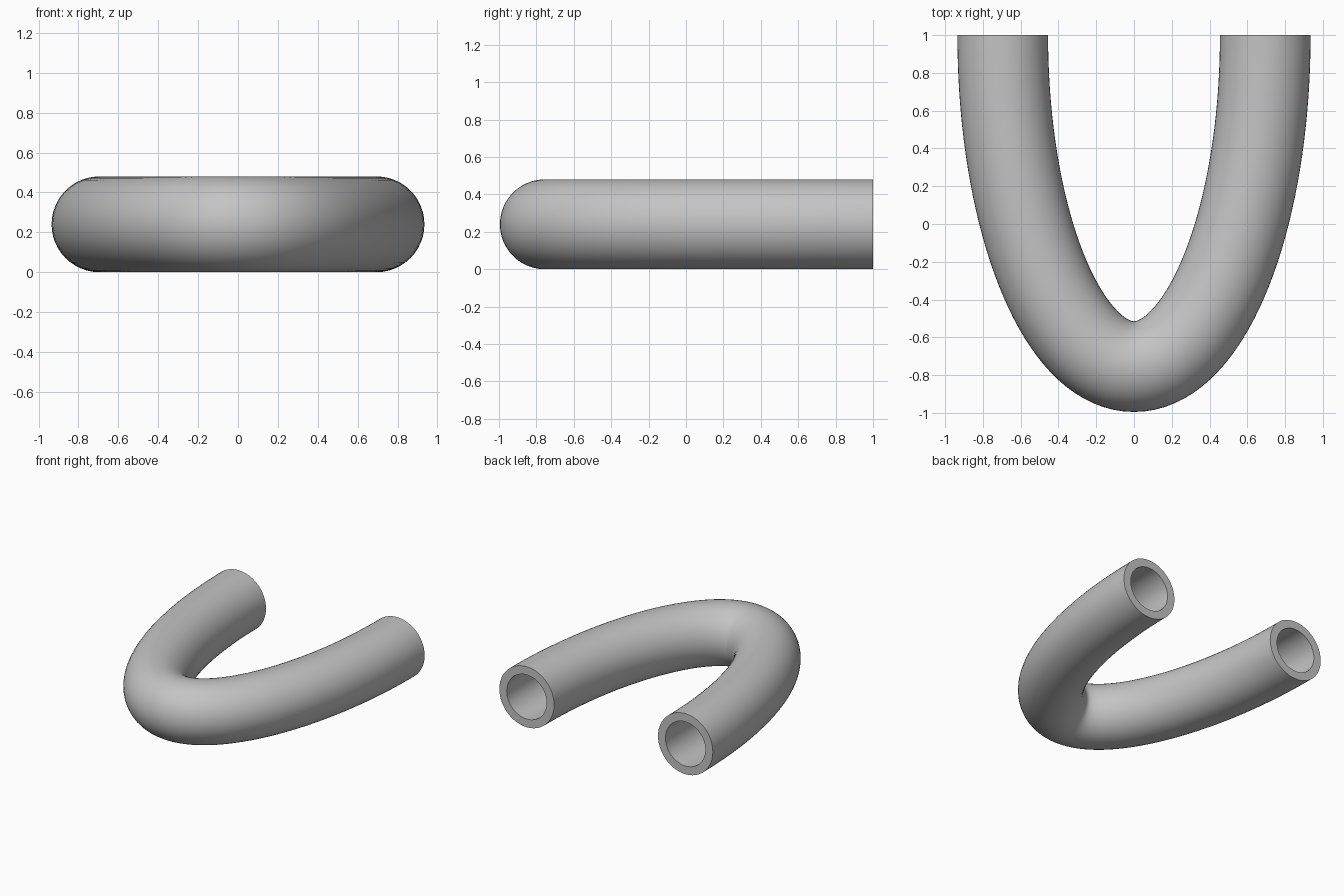
import bpy
import bmesh
import math
from mathutils import Vector

cube = bpy.data.objects.get("Cube")
if cube:
    bpy.data.objects.remove(cube, do_unlink=True)

OUTER, BORE = 0.24, 0.175      # tube radii
HALF_WIDTH, DEPTH = 0.695, 1.755   # half-ellipse centre line
STEPS, SIDES = 72, 48

grey = bpy.data.materials.new("plain grey")
grey.use_nodes = True
colour = (0.55, 0.55, 0.55, 1)
grey.diffuse_color = colour
grey.node_tree.nodes["Principled BSDF"].inputs["Base Color"].default_value = colour


def ring(bm, t, radius):
    """Circle of vertices square to the centre line at angle t."""
    c, s = math.cos(t), math.sin(t)
    centre = Vector((HALF_WIDTH * c, 1 - DEPTH * s, OUTER))
    normal = Vector((DEPTH * c, -HALF_WIDTH * s, 0)).normalized()
    up = Vector((0, 0, 1))
    angles = [math.tau * i / SIDES for i in range(SIDES)]
    return [bm.verts.new(centre + radius * (math.cos(a) * normal + math.sin(a) * up))
            for a in angles]


def bridge(bm, a, b):
    for i in range(SIDES):
        j = (i + 1) % SIDES
        bm.faces.new((a[i], a[j], b[j], b[i]))


# Outer wall, bore and the two flat annular ends form one closed loop of rings
bm = bmesh.new()
angles = [math.pi * i / STEPS for i in range(STEPS + 1)]
rings = [ring(bm, t, OUTER) for t in angles]
rings += [ring(bm, t, BORE) for t in reversed(angles)]
for a, b in zip(rings, rings[1:] + rings[:1]):
    bridge(bm, a, b)
bmesh.ops.recalc_face_normals(bm, faces=bm.faces)

mesh = bpy.data.meshes.new("bent_tube")
bm.to_mesh(mesh)
bm.free()
mesh.materials.append(grey)
tube = bpy.data.objects.new("bent_tube", mesh)
bpy.context.collection.objects.link(tube)

# Smooth walls with crisp end rims
bpy.ops.object.select_all(action="DESELECT")
tube.select_set(True)
bpy.context.view_layer.objects.active = tube
bpy.ops.object.shade_smooth_by_angle(angle=math.radians(40))
